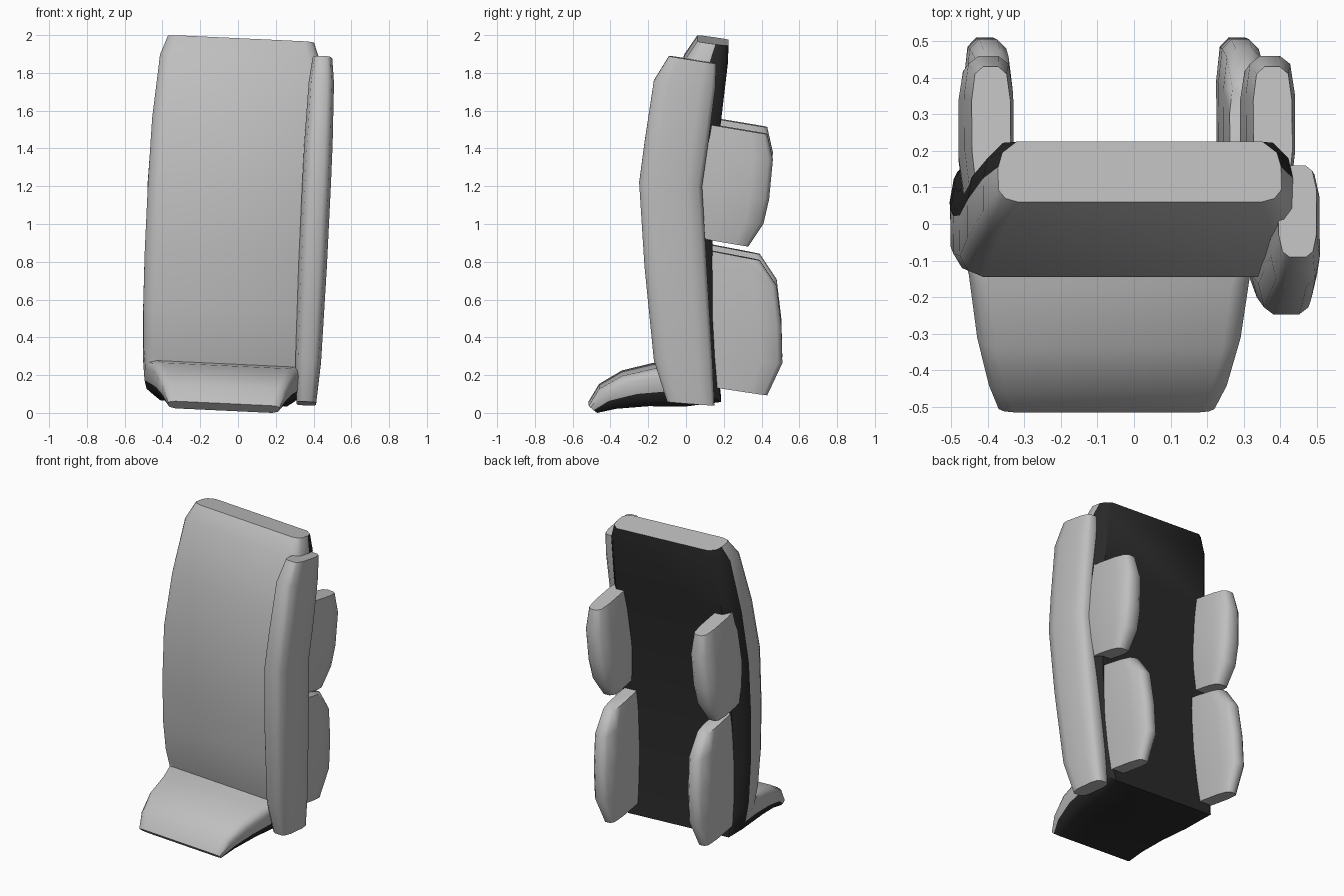
import bpy, math

if "Cube" in bpy.data.objects:
    bpy.data.objects.remove(bpy.data.objects["Cube"])

LEAN = 0.047  # whole model leans sideways a little


def material(name, v):
    m = bpy.data.materials.new(name)
    m.diffuse_color = (v, v, v, 1)
    m.use_nodes = True
    m.node_tree.nodes["Principled BSDF"].inputs["Base Color"].default_value = m.diffuse_color
    return m


GREY = material("light grey", 0.52)
BLACK = material("near black", 0.022)


def loft(name, cx, stations, section, black_from=2.0, angle=60):
    """stations: (front y, front z, back y, back z, half width); section: (u, v) ring."""
    n = len(section)
    verts, faces, mats = [], [], []
    for fy, fz, by, bz, hw in stations:
        for u, v in section:
            x = cx + u * hw
            y = fy + (by - fy) * v
            z = fz + (bz - fz) * v
            verts.append((x - 0.03 + LEAN * (z - 1), y, z - LEAN * x))
    for s in range(len(stations) - 1):
        for i in range(n):
            j = (i + 1) % n
            faces.append((s * n + i, s * n + j, s * n + n + j, s * n + n + i))
            mats.append(1 if min(section[i][1], section[j][1]) >= black_from else 0)
    faces.append(tuple(reversed(range(n))))
    faces.append(tuple(range((len(stations) - 1) * n, len(stations) * n)))
    mats += [0, 0]
    me = bpy.data.meshes.new(name)
    me.from_pydata(verts, [], faces)
    me.materials.append(GREY)
    if black_from < 1:
        me.materials.append(BLACK)
    for p, m in zip(me.polygons, mats):
        p.material_index = m
    ob = bpy.data.objects.new(name, me)
    bpy.context.collection.objects.link(ob)
    bpy.ops.object.select_all(action='DESELECT')
    ob.select_set(True)
    bpy.context.view_layer.objects.active = ob
    # consistent outward normals
    bpy.ops.object.mode_set(mode='EDIT')
    bpy.ops.mesh.select_all(action='SELECT')
    bpy.ops.mesh.normals_make_consistent(inside=False)
    bpy.ops.object.mode_set(mode='OBJECT')
    bpy.ops.object.shade_smooth_by_angle(angle=math.radians(angle))
    return ob


def ring(half):
    """mirror a right-hand half section into a closed ring"""
    return half + [(-u, v) for u, v in reversed(half)]


# curved back panel with forward-turned foot, dark on the rear side
panel_section = ring([(0.86, 0), (0.95, 0.06), (1, 0.2), (1, 0.58), (0.97, 0.82), (0.87, 1)])
loft("back_panel", 0, [
    (0.06, 1.983, 0.225, 1.96, 0.387),
    (-0.01, 1.88, 0.222, 1.87, 0.424),
    (-0.09, 1.55, 0.178, 1.50, 0.45),
    (-0.145, 1.22, 0.145, 1.15, 0.456),
    (-0.137, 0.85, 0.138, 0.80, 0.456),
    (-0.115, 0.55, 0.15, 0.50, 0.45),
    (-0.09, 0.38, 0.17, 0.20, 0.44),
    (-0.06, 0.26, 0.185, 0.075, 0.425),
    (-0.17, 0.25, 0.0, 0.05, 0.385),
    (-0.34, 0.21, -0.20, 0.05, 0.36),
    (-0.46, 0.14, -0.37, 0.035, 0.325),
    (-0.515, 0.05, -0.47, 0.012, 0.295),
], panel_section, 0.58, 45)

# single side bolster on the right
bar_section = ring([(0.45, 0), (0.8, 0.06), (1, 0.25), (1, 0.75), (0.8, 0.94), (0.45, 1)])
loft("side_bolster", 0.435, [
    (-0.09, 1.91, 0.16, 1.87, 0.052),
    (-0.17, 1.78, 0.155, 1.74, 0.067),
    (-0.22, 1.45, 0.115, 1.43, 0.075),
    (-0.248, 1.24, 0.085, 1.22, 0.076),
    (-0.22, 0.80, 0.11, 0.79, 0.075),
    (-0.17, 0.30, 0.14, 0.29, 0.068),
    (-0.10, 0.08, 0.15, 0.06, 0.052),
], bar_section)

# four rear pads, two on each side
pad_section = ring([(0.8, 0), (1, 0.3), (1, 0.72), (0.82, 0.94), (0.4, 1)])
upper = [
    (0.10, 1.55, 0.43, 1.495, 0.053),
    (0.09, 1.42, 0.46, 1.36, 0.067),
    (0.07, 1.20, 0.44, 1.15, 0.073),
    (0.07, 1.06, 0.41, 1.02, 0.067),
    (0.07, 0.945, 0.33, 0.90, 0.052),
]
lower = [
    (0.08, 0.885, 0.39, 0.825, 0.046),
    (0.08, 0.75, 0.48, 0.69, 0.057),
    (0.08, 0.52, 0.505, 0.48, 0.061),
    (0.09, 0.32, 0.51, 0.28, 0.057),
    (0.10, 0.16, 0.43, 0.11, 0.046),
]
for side, sx in (("left", -1), ("right", 1)):
    loft("upper_pad_" + side, sx * 0.385, upper, pad_section)
    loft("lower_pad_" + side, sx * 0.345, lower, pad_section)
